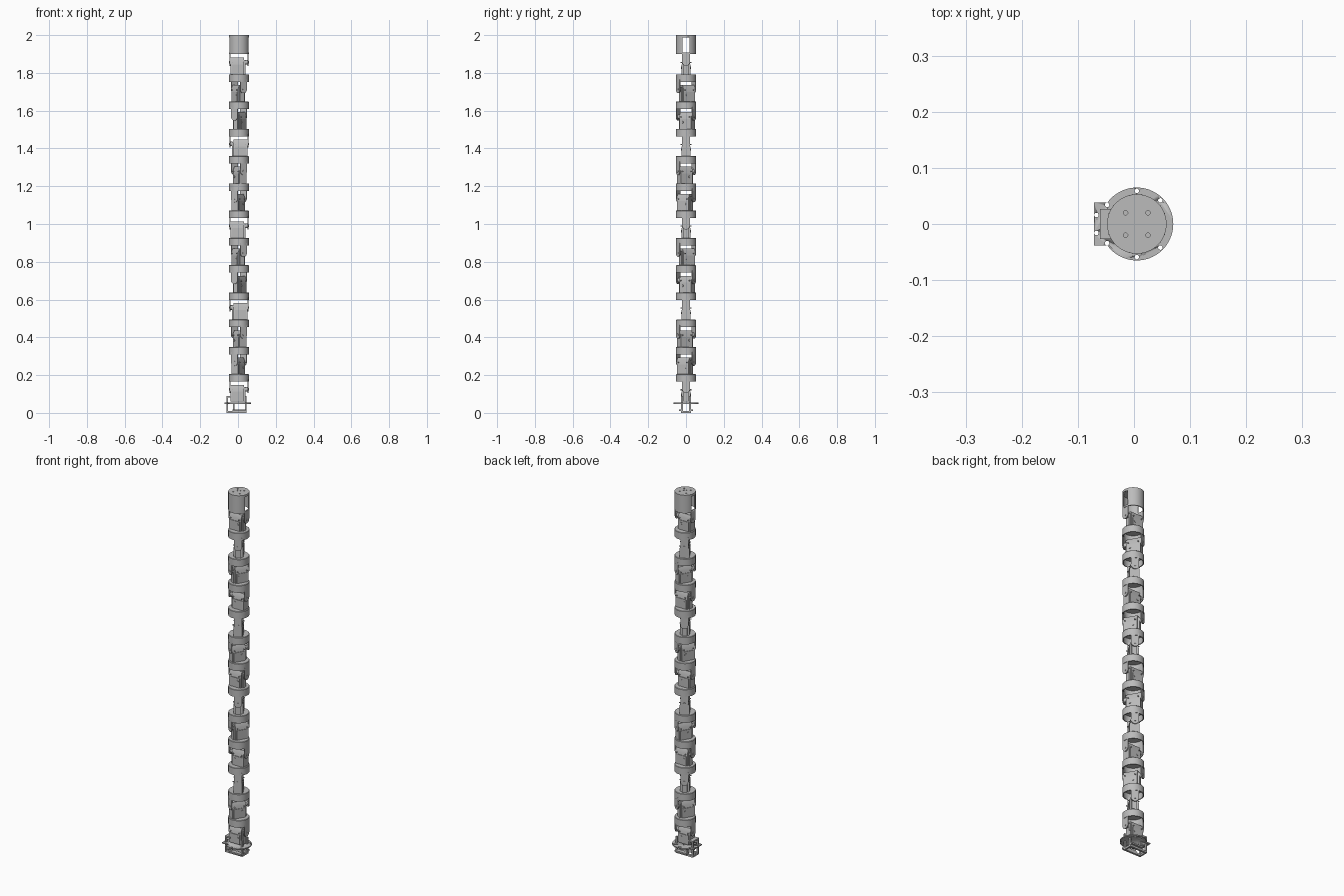
import bpy, bmesh
from math import cos, sin, pi, radians
from mathutils import Matrix, Vector

if "Cube" in bpy.data.objects:
    bpy.data.objects.remove(bpy.data.objects["Cube"])

AXIS = 0.005        # x of the column axis
PITCH = 0.1443      # distance between joints
RING_Z = 0.165      # underside of the lowest collar
RING_H = 0.04
R = 0.053

grey = bpy.data.materials.new("light grey")
grey.use_nodes = True
grey.diffuse_color = (0.5, 0.5, 0.5, 1)
grey.node_tree.nodes["Principled BSDF"].inputs["Base Color"].default_value = (0.5, 0.5, 0.5, 1)


def finish(bm, name, z=0, angle=0):
    bmesh.ops.recalc_face_normals(bm, faces=bm.faces)
    mesh = bpy.data.meshes.new(name)
    bm.to_mesh(mesh)
    bm.free()
    mesh.materials.append(grey)
    ob = bpy.data.objects.new(name, mesh)
    bpy.context.collection.objects.link(ob)
    ob.location = (AXIS, 0, z)
    ob.rotation_euler.z = angle
    bpy.ops.object.select_all(action='DESELECT')
    ob.select_set(True)
    bpy.context.view_layer.objects.active = ob
    bpy.ops.object.shade_smooth_by_angle(angle=radians(35))
    return ob


def box(bm, x, y, z):
    """Box between (low, high) pairs."""
    size = [b - a for a, b in (x, y, z)]
    mid = [(a + b) / 2 for a, b in (x, y, z)]
    bmesh.ops.create_cube(bm, size=1, matrix=Matrix.Translation(mid) @ Matrix.Diagonal((*size, 1)))


def rod(bm, centre, radius, length, axis='Z', sides=20):
    turn = {'X': Matrix.Rotation(pi / 2, 4, 'Y'), 'Y': Matrix.Rotation(pi / 2, 4, 'X'),
            'Z': Matrix.Identity(4)}[axis]
    bmesh.ops.create_cone(bm, cap_ends=True, segments=sides, radius1=radius, radius2=radius,
                          depth=length, matrix=Matrix.Translation(centre) @ turn)


def prism(bm, outline, depth):
    """Extrude a closed outline of 3D points along a vector."""
    face = bm.faces.new([bm.verts.new(p) for p in outline])
    new = bmesh.ops.extrude_face_region(bm, geom=[face])["geom"]
    bmesh.ops.translate(bm, verts=[v for v in new if isinstance(v, bmesh.types.BMVert)], vec=Vector(depth))


def lathe(bm, profile, steps=48):
    verts = [bm.verts.new((r, 0, z)) for r, z in profile]
    edges = [bm.edges.new(pair) for pair in zip(verts, verts[1:])]
    bmesh.ops.spin(bm, geom=verts + edges, cent=(0, 0, 0), axis=(0, 0, 1),
                   angle=2 * pi, steps=steps)
    bmesh.ops.remove_doubles(bm, verts=bm.verts, dist=1e-5)


def cut(ob, cutter):
    cutter.hide_render = True
    mod = ob.modifiers.new("cut", 'BOOLEAN')
    mod.operation = 'DIFFERENCE'
    mod.object = cutter
    mod.solver = 'EXACT'
    bpy.context.view_layer.objects.active = ob
    bpy.ops.object.modifier_apply(modifier=mod.name)
    bpy.data.objects.remove(cutter)


def collar(k):
    # Open-bottomed cup carrying the next motor
    bm = bmesh.new()
    wall, h = R - 0.005, RING_H
    lathe(bm, [(0, h - 0.006), (wall, h - 0.006), (wall, 0), (R, 0), (R, h - 0.002),
               (R - 0.002, h), (0, h)])
    finish(bm, f"collar_{k}", RING_Z + PITCH * (k - 1))


def fork(k):
    # Two rounded tongues hanging from the collar above, with pivot caps
    bm = bmesh.new()
    w, pivot = 0.02, -0.04
    arc = [pi + pi * i / 12 for i in range(13)]
    for s in (-1, 1):
        x = s * 0.045
        outline = [(x, w, 0.012), (x, -w, 0.012)]
        outline = [(x, w * cos(a), pivot + w * sin(a)) for a in arc] + [(x, w, 0.012), (x, -w, 0.012)][:]
        prism(bm, outline, (s * 0.005, 0, 0))
        rod(bm, (s * 0.041, 0, pivot), 0.012, 0.012, 'X')
        rod(bm, (s * 0.05, 0, pivot), 0.006, 0.004, 'X')
    finish(bm, f"fork_{k}", RING_Z + PITCH * k, radians(60 * k))


def motor(k):
    # Motor housing with tapered top, side flange, output drum and screws
    bm = bmesh.new()
    left, right, d = -0.044, 0.028, 0.021
    side = [(-d, 0), (d, 0), (d, 0.068), (0.012, 0.088), (-0.012, 0.088), (-d, 0.068)]
    prism(bm, [(left, y, z) for y, z in side], (right - left, 0, 0))
    box(bm, (right - 0.001, 0.036), (-0.013, 0.013), (0, 0.076))
    for s in (-1, 1):
        box(bm, (left + 0.006, right - 0.006), (s * d - 0.003, s * d + 0.003), (0, 0.052))
        for x in (left + 0.01, right - 0.01):
            rod(bm, (x, s * (d + 0.003), 0.062), 0.003, 0.008, 'Y', 10)
        rod(bm, (right - 0.02, s * (d + 0.003), 0.035), 0.006, 0.004, 'Y', 16)
    finish(bm, f"motor_{k}", RING_Z + PITCH * (k - 1) + RING_H, radians(60 * k))


# Column of joints, each turned sixty degrees from the one below
for k in range(13):
    if k:
        collar(k)
    motor(k)
    fork(k)

# Head: hollow cap with a slot through both sides and holes in the lid
bm = bmesh.new()
lathe(bm, [(0, 0.09), (0.048, 0.09), (0.048, 0), (R, 0), (R, 0.1), (0, 0.1)], 64)
head = finish(bm, "head", 1.9)
bm = bmesh.new()
box(bm, (-0.1, 0.1), (-0.018, 0.018), (0.009, 0.088))
cut(head, finish(bm, "slot_cutter", 1.9))
bm = bmesh.new()
for x in (-0.02, 0.02):
    for y in (-0.02, 0.02):
        rod(bm, (x, y, 0.1), 0.004, 0.008)
rod(bm, (0, 0, 0.1), 0.012, 0.004, sides=32)
cut(head, finish(bm, "lid_cutter", 1.9))

# Base flange: thin round plate with a square tab on the right side
bm = bmesh.new()
tab, half = -0.076, 0.038
ang = [radians(-142 + 284 * i / 48) for i in range(49)]
outline = [(0.065 * cos(a), 0.065 * sin(a), 0) for a in ang]
outline += [(-0.05, half, 0), (tab, half, 0), (tab, -half, 0), (-0.05, -half, 0)]
prism(bm, outline, (0, 0, 0.006))
flange = finish(bm, "base_flange", 0.048)
bm = bmesh.new()
for s in (-1, 1):
    for x, y in ((0.042, 0.042), (0, 0.059), (-0.053, 0.034), (-0.072, 0.016)):
        rod(bm, (x, s * y, 0), 0.004, 0.04)
cut(flange, finish(bm, "hole_cutter", 0.048))

# Base frame: open cage of posts and rails
bm = bmesh.new()
for s in (-1, 1):
    y = sorted((s * 0.016, s * 0.027))
    for x, top in ((-0.066, 0.09), (-0.032, 0.05), (0.032, 0.09)):
        box(bm, (x, x + 0.008), y, (0, top))
    box(bm, (-0.066, 0.04), y, (0, 0.01))
    box(bm, (-0.034, 0.04), sorted((s * 0.016, s * 0.038)), (0.01, 0.018))
box(bm, (-0.066, -0.035), (-0.027, 0.027), (0.082, 0.09))
for x in (-0.066, 0.032):
    box(bm, (x, x + 0.008), (-0.027, 0.027), (0, 0.01))
finish(bm, "base_frame")
